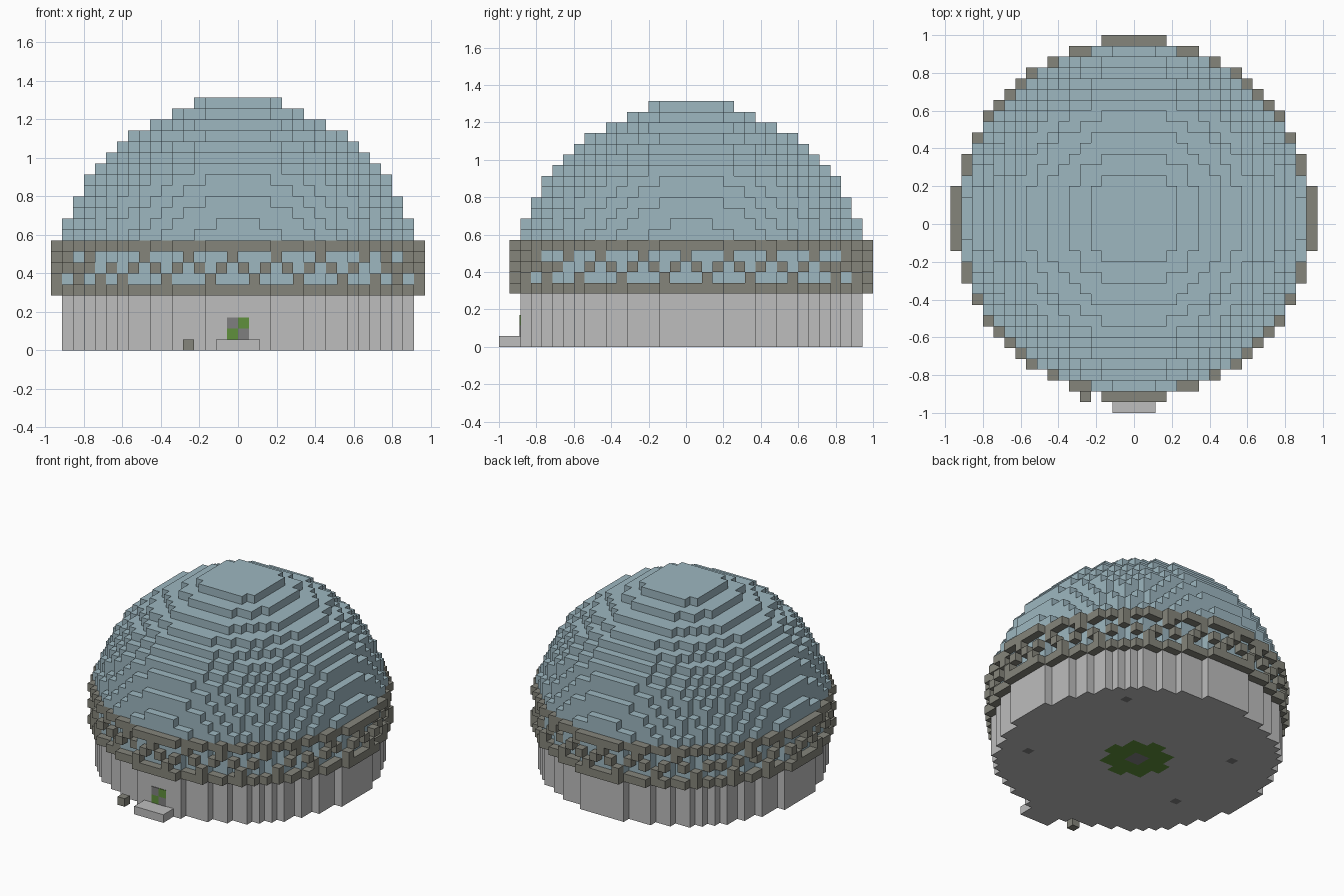
import bpy
import bmesh
from mathutils import Vector

cube = bpy.data.objects.get("Cube")
if cube:
    bpy.data.objects.remove(cube, do_unlink=True)

UNIT = 2 / 35           # edge length of one block
SHIFT_Y = UNIT / 2      # the round body sits half a block behind the middle


def material(name, colour):
    m = bpy.data.materials.new(name)
    m.use_nodes = True
    rgba = (*colour, 1)
    m.diffuse_color = rgba
    m.node_tree.nodes["Principled BSDF"].inputs["Base Color"].default_value = rgba
    return m


blue = material("pale blue", (0.337, 0.474, 0.527))
stone = material("brown grey stone", (0.235, 0.235, 0.198))
plaster = material("light grey", (0.51, 0.51, 0.51))
green = material("leaf green", (0.115, 0.279, 0.045))
grey = material("mid grey", (0.212, 0.212, 0.212))

# Two axes spanning the face of a block in each of the six directions
SIDES = []
for axis in range(3):
    for sign in (1, -1):
        n, u, v = Vector(), Vector(), Vector()
        n[axis], u[(axis + 1) % 3], v[(axis + 2) % 3] = sign, 1, 1
        SIDES.append((n, u, v * sign))


def blocks(name, cells, mats, paint=None):
    """Join unit blocks into one skin, keeping only the exposed faces."""
    bm = bmesh.new()
    verts = {}

    def vert(p):
        key = tuple(round(c) for c in p)
        if key not in verts:
            x, y, z = key
            verts[key] = bm.verts.new((x * UNIT, y * UNIT + SHIFT_Y, z * UNIT))
        return verts[key]

    half = Vector((0.5, 0.5, 0.5))
    for cell in sorted(cells):
        c = Vector(cell)
        for n, u, v in SIDES:
            if tuple(int(k) for k in c + n) in cells:
                continue
            mid = c + half + n / 2
            f = bm.faces.new([vert(mid + (a * u + b * v) / 2)
                              for a, b in ((-1, -1), (1, -1), (1, 1), (-1, 1))])
            if paint:
                f.material_index = paint(cell, n)
    mesh = bpy.data.meshes.new(name)
    bm.to_mesh(mesh)
    bm.free()
    for m in mats:
        mesh.materials.append(m)
    obj = bpy.data.objects.new(name, mesh)
    bpy.context.collection.objects.link(obj)
    return obj


def disc(radius_squared, rows):
    span = range(-18, 18)
    return {(x, y, z) for z in rows for x in span for y in span
            if (x + 0.5) ** 2 + (y + 0.5) ** 2 <= radius_squared}


WALL, BAND = 15.8 ** 2, 16.8 ** 2


# Drum wall, with the floor pattern painted on its underside
def floor_paint(cell, n):
    x, y, z = cell
    if n.z > -0.5 or z > 0:
        return 0
    r = ((x + 0.5) ** 2 + (y + 0.5) ** 2) ** 0.5
    if r < 1.2 or (x, y) in {(-9, 6), (-10, -5), (9, 9), (10, -7)}:
        return 2
    return 1 if r < 3.6 else 0


blocks("drum_wall", disc(WALL, range(5)), [plaster, green, grey], floor_paint)

# Dome: straight glazing behind the band, then a stepped sphere and a flat cap
dome = disc(WALL, range(5, 10))
for z in range(10, 22):
    dome |= disc(273.3 - (z + 0.5 - 6.3) ** 2, [z])
dome |= disc(20, [22])
blocks("dome", dome, [blue])


# Band: two solid hoops joined by a crossing lattice
def in_band(cell):
    x, y, z = cell
    if z in (5, 9):
        return True
    along = x if abs(x + 0.5) <= abs(y + 0.5) else y
    step = along % 4
    return {8: step == 3, 7: step in (0, 2), 6: step == 1}[z]


rows = range(5, 10)
ring = disc(BAND, rows) - disc(WALL, rows)
blocks("lattice_band", {c for c in ring if in_band(c)}, [stone])

# Entrance step and the loose block beside it
blocks("entrance_step", {(x, y, 0) for x in range(-2, 2) for y in (-18, -17)}, [plaster])
blocks("side_block", {(-5, -17, 0)}, [stone])

# Checkered door: four thin plates on the front wall
for col, side in ((-1, "right"), (0, "left")):
    for row, level in ((1, "lower"), (2, "upper")):
        bpy.ops.mesh.primitive_cube_add(
            size=1, location=((col + 0.5) * UNIT, -16 * UNIT + SHIFT_Y, (row + 0.5) * UNIT))
        plate = bpy.context.object
        plate.name = f"door_{level}_{side}"
        plate.scale = (UNIT, 0.008, UNIT)
        plate.data.materials.append(green if (col + row) % 2 == 0 else grey)
